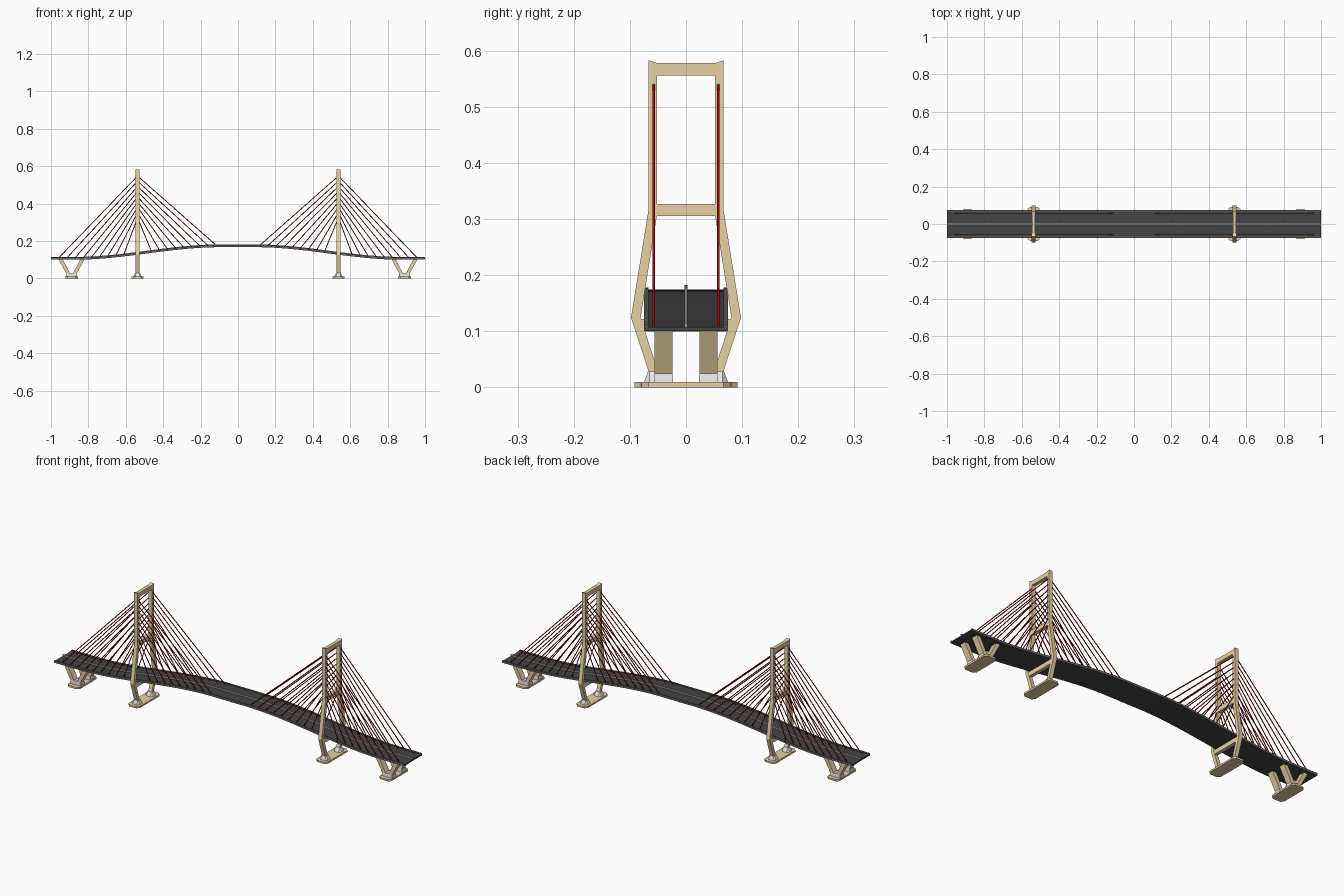
import bpy, bmesh, math
from mathutils import Vector

if "Cube" in bpy.data.objects:
    bpy.data.objects.remove(bpy.data.objects["Cube"])


def material(name, col):
    m = bpy.data.materials.new(name)
    m.diffuse_color = (*col, 1)
    m.use_nodes = True
    m.node_tree.nodes["Principled BSDF"].inputs["Base Color"].default_value = m.diffuse_color
    return m


TAN = material("sandstone", (0.80, 0.64, 0.36))
GREY = material("pale_concrete", (0.80, 0.80, 0.80))
ROAD = material("asphalt", (0.058, 0.058, 0.058))
EDGE = material("edge_grey", (0.13, 0.13, 0.13))
LINE = material("median_grey", (0.35, 0.35, 0.35))
RED = material("cable_red", (0.38, 0.0, 0.0))


def finish(name, bm, mat, smooth=False):
    bmesh.ops.recalc_face_normals(bm, faces=bm.faces)
    me = bpy.data.meshes.new(name)
    bm.to_mesh(me)
    bm.free()
    me.materials.append(mat)
    ob = bpy.data.objects.new(name, me)
    bpy.context.collection.objects.link(ob)
    if smooth:
        bpy.ops.object.select_all(action='DESELECT')
        ob.select_set(True)
        bpy.context.view_layer.objects.active = ob
        bpy.ops.object.shade_smooth_by_angle(angle=math.radians(50))
    return ob


def loft(name, rings, mat, smooth=False):
    # skin between matching closed rings of points, capped at both ends
    bm = bmesh.new()
    vs = [[bm.verts.new(p) for p in r] for r in rings]
    n = len(vs[0])
    for a, b in zip(vs, vs[1:]):
        for i in range(n):
            bm.faces.new((a[i], a[(i + 1) % n], b[(i + 1) % n], b[i]))
    bm.faces.new(vs[0])
    bm.faces.new(vs[-1])
    return finish(name, bm, mat, smooth)


def rect(cx, cy, z, hx, hy):
    return [(cx + a * hx, cy + b * hy, z) for a, b in ((-1, -1), (1, -1), (1, 1), (-1, 1))]


def clipped(cx, cy, z, hx, hy, c):
    # rectangle with clipped corners
    pts = [(-hx + c, -hy), (hx - c, -hy), (hx, -hy + c), (hx, hy - c),
           (hx - c, hy), (-hx + c, hy), (-hx, hy - c), (-hx, -hy + c)]
    return [(cx + a, cy + b, z) for a, b in pts]


def box(name, cx, hx, y0, y1, z0, z1, mat):
    cy, hy = (y0 + y1) / 2, (y1 - y0) / 2
    return loft(name, [rect(cx, cy, z0, hx, hy), rect(cx, cy, z1, hx, hy)], mat)


def rise(x):
    t = min(1, max(0, (abs(x) - 0.1) / 0.77))
    return 0.067 * (1 - t * t * (3 - 2 * t))


def strip(name, y0, y1, z0, z1, mat):
    # bar that follows the arched road line
    rings = []
    for i in range(49):
        x = -1 + i / 24
        h = rise(x)
        rings.append([(x, y0, z0 + h), (x, y1, z0 + h), (x, y1, z1 + h), (x, y0, z1 + h)])
    return loft(name, rings, mat, True)


def footing(name, x, hx, hy):
    return loft(name, [clipped(x, 0, z, hx, hy, 0.012) for z in (0, 0.009)], TAN)


# deck, edge kerbs and median
strip("deck", -0.073, 0.073, 0.100, 0.107, ROAD)
for s in (-1, 1):
    ys = sorted((s * 0.067, s * 0.0745))
    strip("edge_kerb", ys[0], ys[1], 0.1005, 0.111, EDGE)
strip("median", -0.003, 0.003, 0.107, 0.115, LINE)

# half outline of a tower leg in the y-z plane, bottom to top
OUTER = [(0.064, 0.020), (0.098, 0.124), (0.067, 0.315), (0.067, 0.583)]
INNER = [(0.047, 0.020), (0.081, 0.124), (0.052, 0.305), (0.052, 0.578)]

for sx in (-1, 1):
    tx = sx * 0.537
    footing("tower_footing", tx, 0.032, 0.092)
    for s in (-1, 1):
        rings = []
        for (yo, zo), (yi, zi) in zip(OUTER, INNER):
            rings.append([(tx - 0.01, s * yo, zo), (tx + 0.01, s * yo, zo),
                          (tx + 0.01, s * yi, zi), (tx - 0.01, s * yi, zi)])
        loft("tower_leg", rings, TAN)
        loft("tower_pedestal", [clipped(tx, s * 0.055, 0.009, 0.022, 0.020, 0.010),
                                clipped(tx, s * 0.057, 0.028, 0.014, 0.011, 0.003)], GREY)
    # cross beams
    box("top_beam", tx, 0.009, -0.054, 0.054, 0.556, 0.578, TAN)
    box("middle_beam", tx, 0.009, -0.055, 0.055, 0.305, 0.327, TAN)
    box("lower_beam", tx, 0.009, -0.084, 0.084, 0.099, 0.122, TAN)

    # stay cables fanning both ways from each leg
    for s in (-1, 1):
        bm = bmesh.new()
        for d in (-1, 1):
            for i in range(9):
                t = i / 8
                x = tx + d * (0.075 + 0.350 * t)
                a = Vector((x, s * 0.0575, 0.106 + rise(x)))
                b = Vector((tx, s * 0.0575, 0.325 + 0.223 * t))
                v = b - a
                m = v.to_track_quat('Z', 'Y').to_matrix().to_4x4()
                m.translation = (a + b) / 2
                bmesh.ops.create_cone(bm, cap_ends=True, segments=8, radius1=0.0023,
                                      radius2=0.0023, depth=v.length, matrix=m)
        finish("stay_cables", bm, RED, True)

    # V-shaped end piers
    px = sx * 0.89
    footing("pier_footing", px, 0.034, 0.079)
    for s in (-1, 1):
        y = s * 0.040
        loft("pier_pedestal", [rect(px, y, 0.009, 0.030, 0.017),
                               rect(px, y, 0.028, 0.027, 0.016)], GREY)
        for d in (-1, 1):
            loft("pier_arm", [rect(px + d * 0.017, y, 0.024, 0.010, 0.016),
                              rect(px + d * 0.058, y, 0.102, 0.011, 0.016)], TAN)
